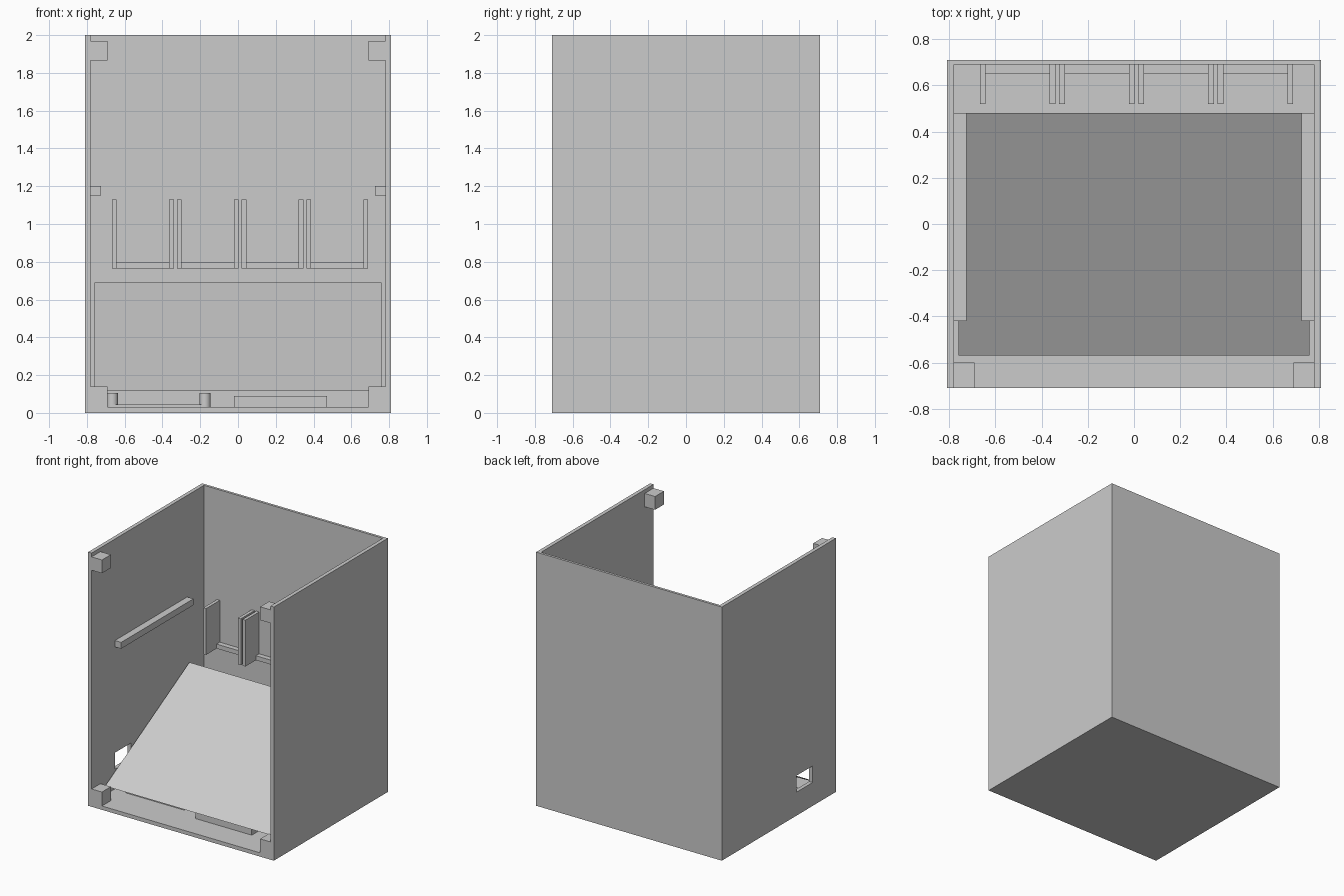
import bpy, bmesh
from mathutils import Vector

cube = bpy.data.objects.get("Cube")
if cube:
    bpy.data.objects.remove(cube, do_unlink=True)

grey = bpy.data.materials.new("light_grey")
grey.use_nodes = True
grey.diffuse_color = (0.6, 0.6, 0.6, 1)
grey.node_tree.nodes["Principled BSDF"].inputs["Base Color"].default_value = (0.6, 0.6, 0.6, 1)


def add_object(name, bm):
    mesh = bpy.data.meshes.new(name)
    bmesh.ops.recalc_face_normals(bm, faces=bm.faces)
    bm.to_mesh(mesh)
    bm.free()
    mesh.materials.append(grey)
    obj = bpy.data.objects.new(name, mesh)
    bpy.context.collection.objects.link(obj)
    return obj


def box(name, x, y, z):
    """Box spanning the given (low, high) ranges."""
    bm = bmesh.new()
    bmesh.ops.create_cube(bm, size=1)
    for v in bm.verts:
        v.co = Vector([r[0] if c < 0 else r[1] for c, r in zip(v.co, (x, y, z))])
    return add_object(name, bm)


def cut(target, cutter):
    mod = target.modifiers.new("cut", 'BOOLEAN')
    mod.operation = 'DIFFERENCE'
    mod.solver = 'EXACT'
    mod.object = cutter
    bpy.context.view_layer.objects.active = target
    bpy.ops.object.modifier_apply(modifier=mod.name)
    bpy.data.objects.remove(cutter, do_unlink=True)


W, D, T = 0.81, 0.71, 0.03
IN_X, IN_Y = W - T, D - T + 0.01

# Case open at the front and top, with a port in the side wall
case = box("case", (-W, W), (-D, D), (0, 2))
cut(case, box("cavity_cutter", (-IN_X, IN_X), (-1, IN_Y), (T, 2.2)))
cut(case, box("port_cutter", (-1, -0.7), (-0.42, -0.22), (0.185, 0.315)))

# Corner blocks and side rails, mirrored
for side, s in (("right", -1), ("left", 1)):
    def span(a, b):
        return sorted((s * a, s * b))
    box(side + "_lower_block", span(0.69, IN_X), (-D, -0.6), (T, 0.14))
    box(side + "_upper_block", span(0.69, IN_X), (-D, -0.6), (1.865, 1.97))
    box(side + "_rail", span(0.725, IN_X), (-0.42, 0.48), (1.15, 1.2))

# Four slots on the back wall: two fins and a bottom ledge each
FIN = 0.025
for i in range(4):
    a = -0.667 + i * 0.343
    b = a + 0.327
    for label, x in (("a", a), ("b", b - FIN)):
        box(f"slot_{i + 1}_fin_{label}", (x, x + FIN), (0.52, IN_Y), (0.765, 1.13))
    box(f"slot_{i + 1}_ledge", (a + FIN, b - FIN), (0.65, IN_Y), (0.765, 0.8))

# Thin sloping ramp
bm = bmesh.new()
profile = [(-0.57, 0.115), (0.48, 0.69), (0.48, 0.684), (-0.56, 0.115)]
face = bm.faces.new([bm.verts.new((-0.76, y, z)) for y, z in profile])
ext = bmesh.ops.extrude_face_region(bm, geom=[face])["geom"]
bmesh.ops.translate(bm, vec=(1.52, 0, 0),
                    verts=[e for e in ext if isinstance(e, bmesh.types.BMVert)])
add_object("ramp", bm)

# Block and board mount on the floor beneath the ramp
box("floor_block", (-0.02, 0.47), (-0.5, 0.1), (T, 0.09))
box("board_plate", (-0.665, -0.175), (-0.43, 0.21), (T, 0.045))
for i, (x, y) in enumerate((x, y) for x in (-0.665, -0.175) for y in (-0.4, 0.18)):
    bpy.ops.mesh.primitive_cylinder_add(vertices=24, radius=0.03, depth=0.075,
                                        location=(x, y, T + 0.0375))
    post = bpy.context.object
    post.name = f"board_standoff_{i + 1}"
    post.data.materials.append(grey)
    bpy.ops.object.shade_smooth_by_angle()
